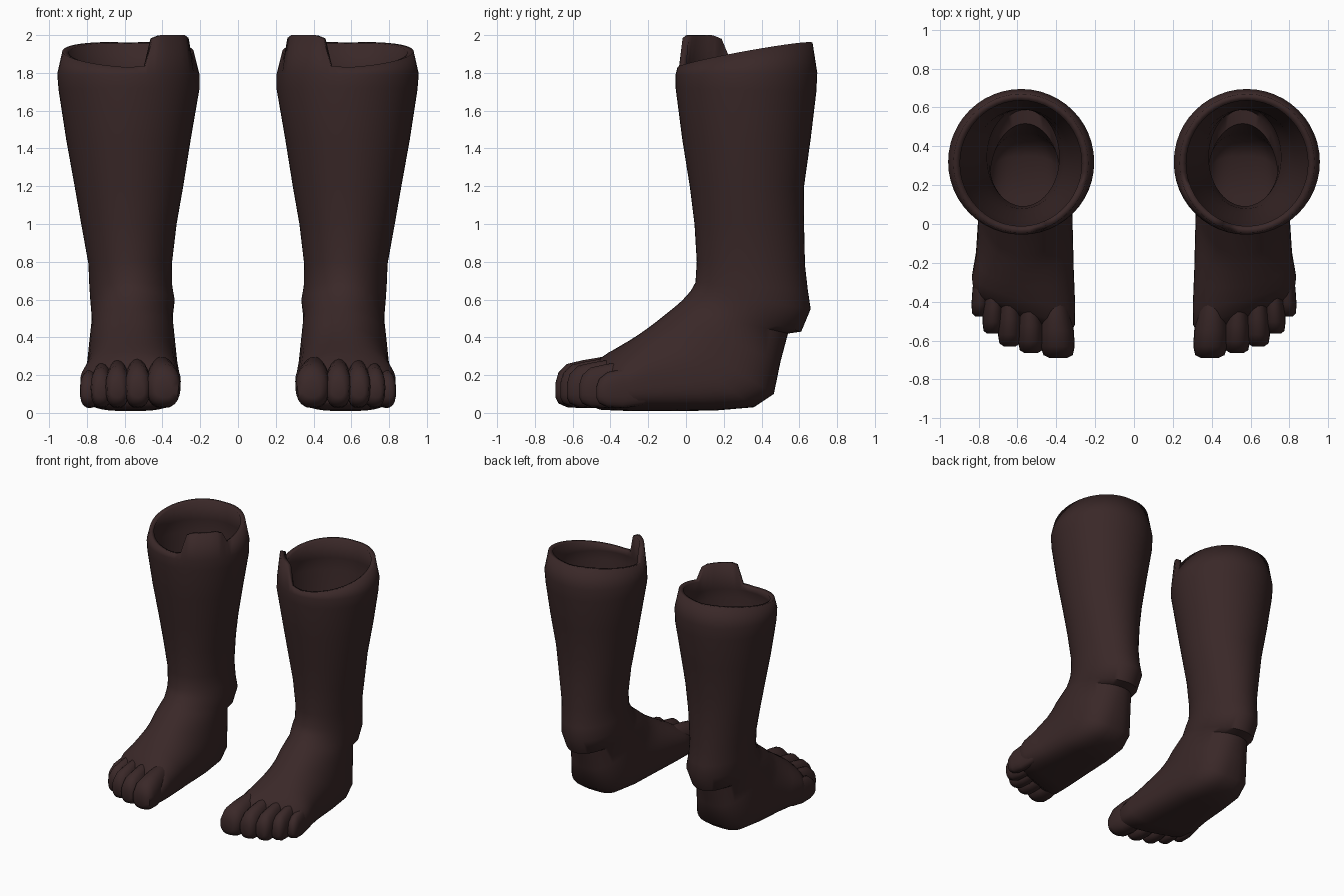
import bpy
import math
from mathutils import Vector

cube = bpy.data.objects.get("Cube")
if cube:
    bpy.data.objects.remove(cube, do_unlink=True)

SIDES = 48

skin = bpy.data.materials.new("dark brown skin")
skin.use_nodes = True
color = (0.042, 0.021, 0.021, 1)
skin.diffuse_color = color
skin.node_tree.nodes["Principled BSDF"].inputs["Base Color"].default_value = color


def power(value, exponent):
    return math.copysign(abs(value) ** exponent, value)


def ring(front, back, x0, x1, low_power=2.0, skew=0.0, sides=SIDES):
    """Rounded loop through a front/top point and a back/bottom point (y, z)."""
    points = []
    for i in range(sides):
        a = 2 * math.pi * i / sides
        c, s = math.cos(a), math.sin(a)
        e = 2 / (low_power if s > 0 else 2.2 if low_power > 2 else 2)
        u, v = power(c, e), power(s, e)
        t = (1 + v) / 2
        points.append(Vector(((x0 + x1) / 2 + u * (x1 - x0) / 2,
                              front[0] + (back[0] - front[0]) * t + skew * u,
                              front[1] + (back[1] - front[1]) * t)))
    return points


def loft(name, rings, close_start):
    """Skin the loops, close the far end and mirror to the other leg."""
    n = len(rings[0])
    verts = [p for r in rings for p in r]
    faces = []
    for k in range(len(rings) - 1):
        for i in range(n):
            j = (i + 1) % n
            faces.append((k * n + i, (k + 1) * n + i, (k + 1) * n + j, k * n + j))
    last = (len(rings) - 1) * n
    faces.append([last + i for i in reversed(range(n))])
    if close_start:
        faces.append(list(range(n)))
    mesh = bpy.data.meshes.new(name)
    mesh.from_pydata(verts, [], faces)
    mesh.materials.append(skin)
    obj = bpy.data.objects.new(name, mesh)
    bpy.context.collection.objects.link(obj)
    bpy.ops.object.select_all(action='DESELECT')
    obj.select_set(True)
    bpy.context.view_layer.objects.active = obj
    bpy.ops.object.shade_smooth_by_angle(angle=math.radians(50))
    return obj


def mirror(obj):
    mod = obj.modifiers.new("other leg", 'MIRROR')
    mod.use_mirror_merge = False


# Leg and foot sections: front y, front z, back y, back z, inner x, outer x
sections = [
    (-.045, 1.83, .67, 1.96, .235, .93),
    (-.055, 1.79, .695, 1.8, .205, .957),
    (-.055, 1.72, .69, 1.7, .205, .95),
    (-.02, 1.45, .66, 1.45, .25, .91),
    (.02, 1.2, .625, 1.2, .29, .865),
    (.045, 1, .625, 1, .325, .83),
    (.057, .8, .63, .78, .35, .792),
    (.05, .69, .645, .65, .348, .787),
    (.025, .645, .66, .55, .335, .782),
    (-.02, .595, .61, .43, .345, .775),
    (-.06, .56, .54, .42, .345, .775),
    (-.11, .52, .5, .27, .335, .785),
    (-.16, .48, .465, .1, .325, .795),
    (-.2, .45, .36, .03, .32, .8),
    (-.25, .415, .15, .012, .315, .805),
    (-.32, .37, -.1, .01, .31, .815),
    (-.39, .325, -.3, .01, .303, .835),
    (-.45, .28, -.42, .015, .305, .825),
    (-.49, .22, -.47, .05, .33, .79),
]
rings = []
for fy, fz, by, bz, x0, x1 in sections:
    foot = min(max((0.56 - fz) / 0.12, 0), 1)
    skew = min(max((-fy - 0.25) * 0.5, 0), 0.085)
    rings.append(ring((fy, fz), (by, bz), x0, x1, 2 + 1.2 * foot, skew))

# Uneven rim with a raised tab on the inner front
for i, p in enumerate(rings[0]):
    angle = 360 * i / SIDES - 180
    p.z += 0.02 * abs(math.cos(math.radians(angle)))
    if 20 < angle < 70:
        p.z = 2.0 if 25 < angle < 65 else 1.985

leg = loft("lower_legs_and_feet", rings, False)
wall = leg.modifiers.new("wall", 'SOLIDIFY')
wall.thickness = 0.035
wall.offset = -1
mirror(leg)

# Toes: centre x, tip y, half width, height
toes = {
    "big_toe": (.39, -.69, .088, .27),
    "second_toe": (.53, -.665, .067, .265),
    "third_toe": (.64, -.63, .062, .26),
    "fourth_toe": (.728, -.565, .055, .25),
    "little_toe": (.795, -.475, .046, .225),
}
# Along each toe: distance from tip, width factor, height factor, underside z
stations = [(.36, .6, 1.05, .1), (.25, .85, 1.1, .04), (.14, 1, 1.03, .025),
            (.06, 1, .96, .03), (.015, .86, .8, .05), (0, .5, .6, .08)]
for name, (x, tip, half, height) in toes.items():
    loops = []
    for d, w, h, low in stations:
        cx = x + (0.57 - x) * d * 0.3
        loops.append(ring((tip + d, height * h), (tip + d, low),
                          cx - half * w, cx + half * w, 2.6, 0, 20))
    mirror(loft(name, loops, True))
